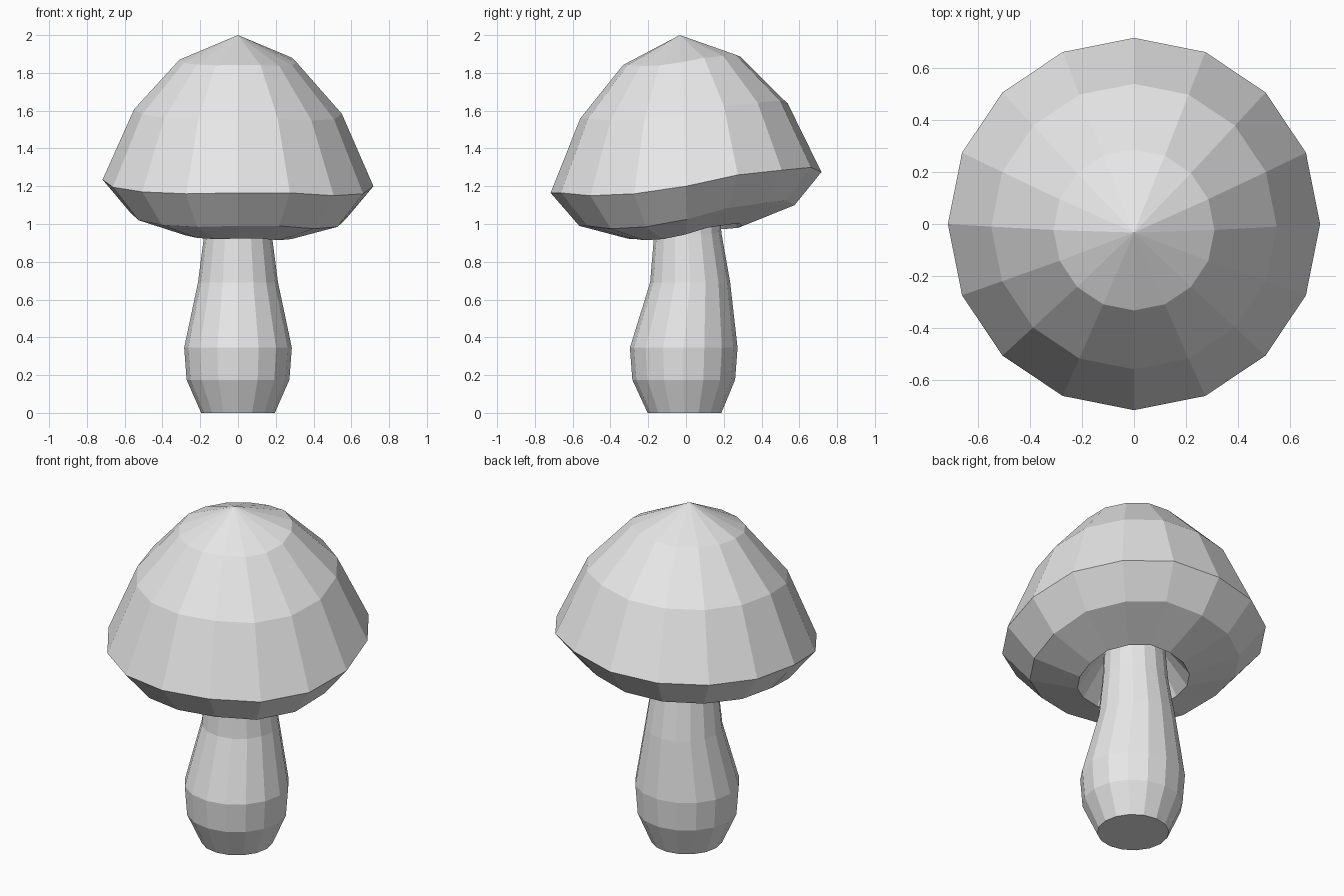
import bpy
import bmesh
from math import cos, sin, tau

cube = bpy.data.objects.get("Cube")
if cube:
    bpy.data.objects.remove(cube, do_unlink=True)

SIDES = 16

grey = bpy.data.materials.new("light grey")
grey.use_nodes = True
grey.diffuse_color = (0.8, 0.8, 0.8, 1)
grey.node_tree.nodes["Principled BSDF"].inputs["Base Color"].default_value = (0.8, 0.8, 0.8, 1)

# Uneven height of the cap around its rim, counter-clockwise from +x
WOBBLE = [-.01, .05, .075, .09, .065, .05, .04, .03,
          .025, -.015, -.04, -.05, -.045, -.045, -.06, -.05]


def ring(bm, radius, z, cy=0, wobble=0):
    return [bm.verts.new((radius * cos(tau * i / SIDES),
                          cy + radius * sin(tau * i / SIDES),
                          z + wobble * WOBBLE[i])) for i in range(SIDES)]


def lathe(name, rings, tip=None):
    """Bridge rings listed from bottom to top; close with a tip or flat ends."""
    bm = bmesh.new()
    loops = [ring(bm, *r) for r in rings]
    for low, high in zip(loops, loops[1:]):
        for i in range(SIDES):
            j = (i + 1) % SIDES
            bm.faces.new((low[i], low[j], high[j], high[i]))
    bm.faces.new(loops[0][::-1])
    if tip:
        top = bm.verts.new(tip)
        for i in range(SIDES):
            bm.faces.new((loops[-1][i], loops[-1][(i + 1) % SIDES], top))
    else:
        bm.faces.new(loops[-1])
    bmesh.ops.recalc_face_normals(bm, faces=bm.faces)
    mesh = bpy.data.meshes.new(name)
    bm.to_mesh(mesh)
    bm.free()
    mesh.materials.append(grey)
    obj = bpy.data.objects.new(name, mesh)
    bpy.context.collection.objects.link(obj)
    return obj


# Stem: bulging base, slightly bent neck running into the cap
lathe("stem", [
    (.195, 0, -.008),
    (.272, .175, -.012),
    (.285, .345, -.012),
    (.212, .69, .022),
    (.178, .95, .01),
    (.165, 1.16, .005),
])

# Cap: hollow underside, rounded lip, wide rim and pointed crown
lathe("cap", [
    (.16, 1.15, .005),
    (.305, .95, -.005, .6),
    (.57, 1.035, .005, 1),
    (.717, 1.21, 0, 1),
    (.55, 1.59, -.01, .7),
    (.31, 1.86, -.023, .4),
], tip=(0, -.033, 2))
